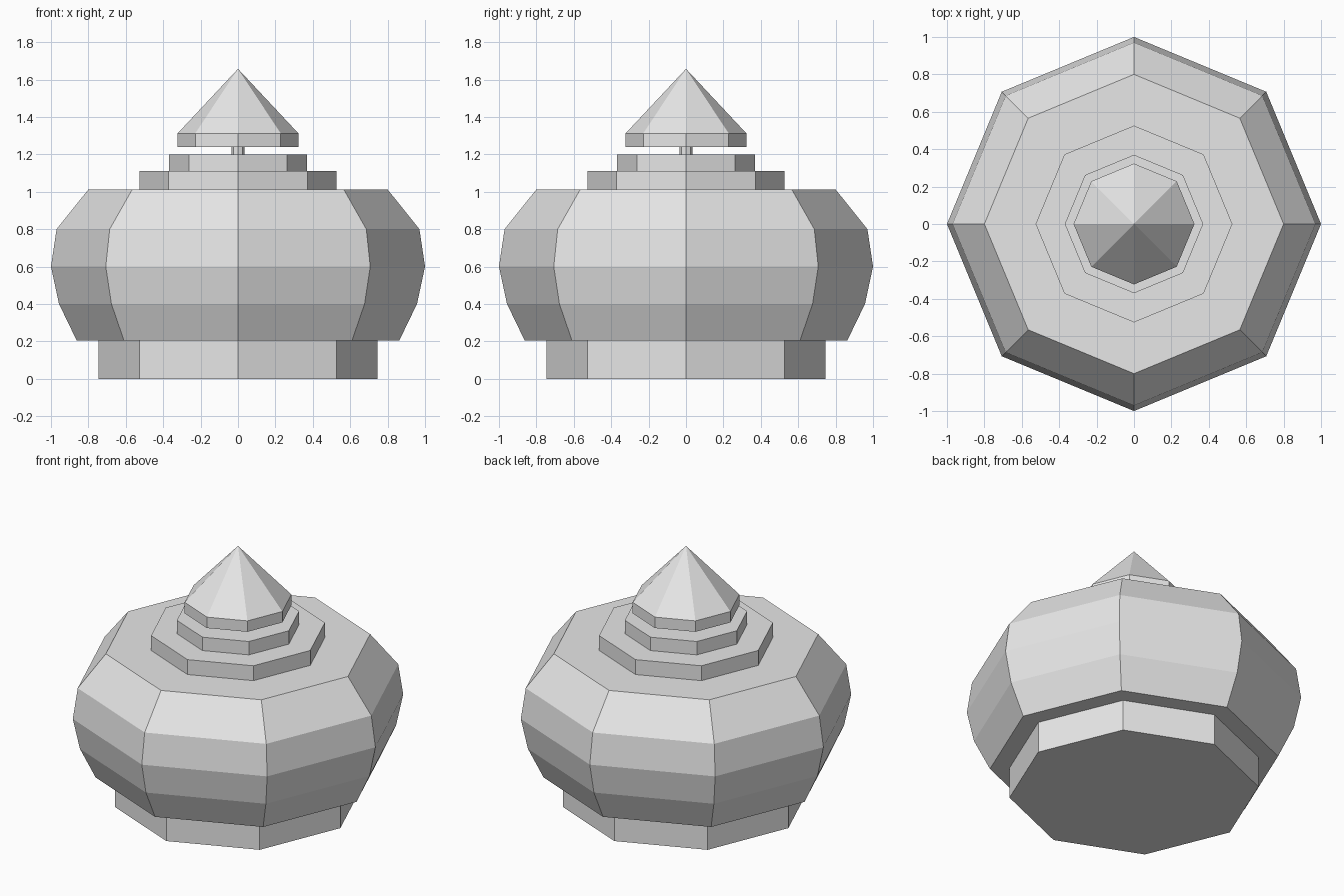
import bpy, bmesh, math

if "Cube" in bpy.data.objects:
    bpy.data.objects.remove(bpy.data.objects["Cube"])

SIDES = 8

grey = bpy.data.materials.new("light_grey")
grey.diffuse_color = (0.8, 0.8, 0.8, 1)
grey.use_nodes = True
grey.node_tree.nodes["Principled BSDF"].inputs["Base Color"].default_value = grey.diffuse_color


def lathe(name, profile, sides=SIDES):
    """Spin (radius, z) points into a closed flat-faced solid, corners on the axes."""
    bm = bmesh.new()
    rings = []
    for r, z in profile:
        if r == 0:
            rings.append([bm.verts.new((0, 0, z))] * sides)
        else:
            rings.append([bm.verts.new((r * math.cos(math.tau * i / sides),
                                        r * math.sin(math.tau * i / sides), z))
                          for i in range(sides)])
    for low, high in zip(rings, rings[1:]):
        for i in range(sides):
            j = (i + 1) % sides
            quad = [low[i], low[j], high[j], high[i]]
            bm.faces.new(list(dict.fromkeys(quad)))
    bm.faces.new(rings[0][::-1])
    if profile[-1][0] > 0:
        bm.faces.new(rings[-1])
    bmesh.ops.recalc_face_normals(bm, faces=bm.faces)
    mesh = bpy.data.meshes.new(name)
    bm.to_mesh(mesh)
    bm.free()
    mesh.materials.append(grey)
    obj = bpy.data.objects.new(name, mesh)
    bpy.context.collection.objects.link(obj)
    return obj


# Foot and bulging body
lathe("base", [(0.745, 0), (0.745, 0.204)])
lathe("body", [(0.862, 0.204), (0.957, 0.40), (1.0, 0.60), (0.97, 0.80), (0.80, 1.012)])

# Stepped lid
lathe("lower_step", [(0.526, 1.012), (0.526, 1.11)])
lathe("upper_step", [(0.37, 1.11), (0.37, 1.198)])

# Thin neck and pointed cap
lathe("neck", [(0.035, 1.198), (0.035, 1.24)])
lathe("cap", [(0.323, 1.24), (0.323, 1.312), (0, 1.657)])
